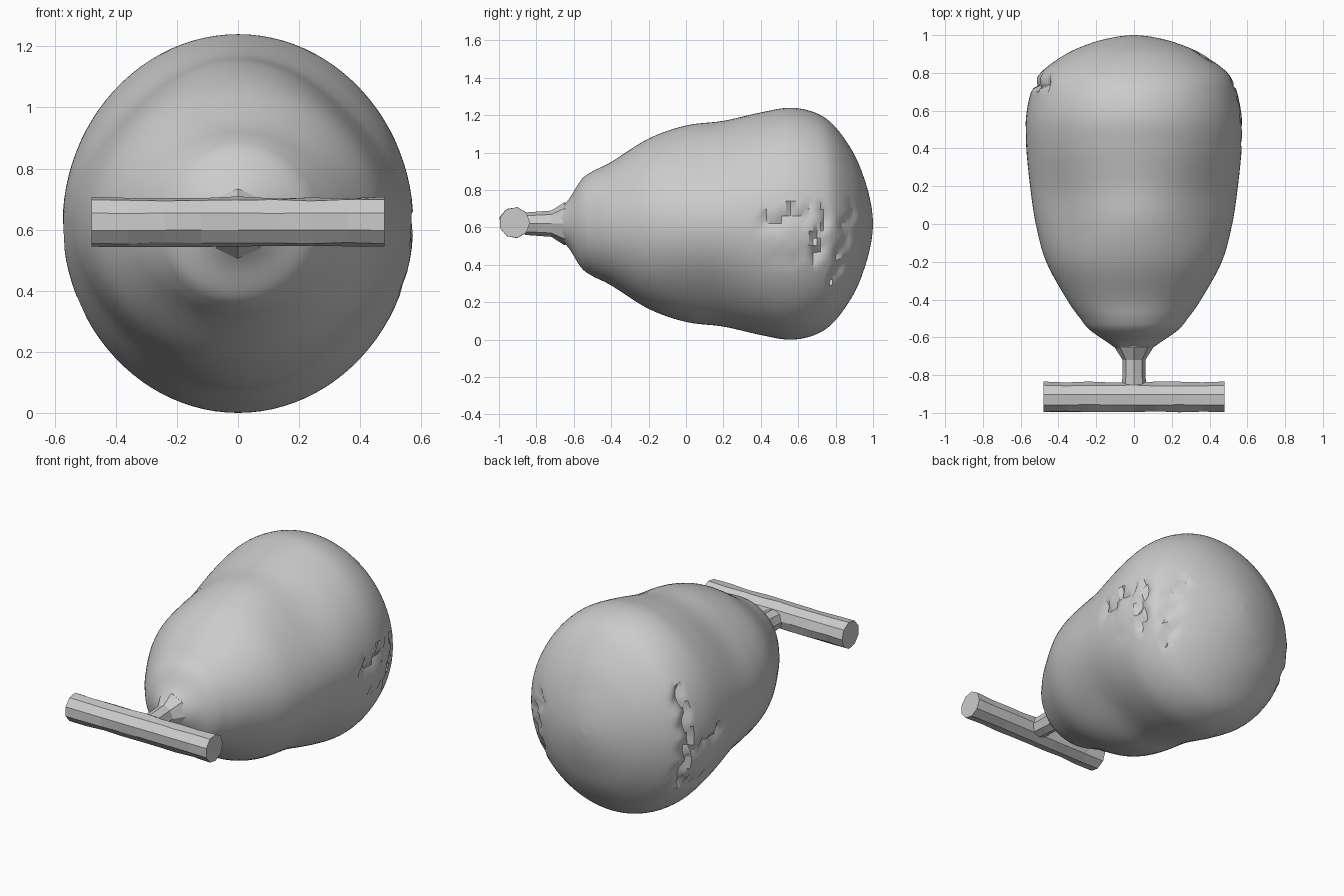
import bpy, bmesh, math, random
from mathutils import Vector

random.seed(4)
if "Cube" in bpy.data.objects:
    bpy.data.objects.remove(bpy.data.objects["Cube"], do_unlink=True)

AXIS_Z = 0.62

grey = bpy.data.materials.new("plain_grey")
grey.use_nodes = True
grey.diffuse_color = (0.6, 0.6, 0.6, 1)
grey.node_tree.nodes["Principled BSDF"].inputs["Base Color"].default_value = grey.diffuse_color


def loft(name, rings, smooth):
    """Skin a list of closed rings and cap both ends."""
    bm = bmesh.new()
    loops = [[bm.verts.new(p) for p in ring] for ring in rings]
    n = len(loops[0])
    for a, b in zip(loops, loops[1:]):
        for i in range(n):
            j = (i + 1) % n
            bm.faces.new((a[i], a[j], b[j], b[i]))
    bm.faces.new(loops[0])
    bm.faces.new(loops[-1])
    bmesh.ops.recalc_face_normals(bm, faces=bm.faces)
    mesh = bpy.data.meshes.new(name)
    bm.to_mesh(mesh)
    bm.free()
    mesh.materials.append(grey)
    obj = bpy.data.objects.new(name, mesh)
    bpy.context.collection.objects.link(obj)
    if smooth:
        bpy.ops.object.select_all(action="DESELECT")
        obj.select_set(True)
        bpy.context.view_layer.objects.active = obj
        bpy.ops.object.shade_smooth_by_angle(angle=math.radians(35))
    return obj


def spline(points, steps):
    """Sample a smooth curve through the points."""
    pts = [Vector(p) for p in points]
    pts = [pts[0]] + pts + [pts[-1]]
    out = []
    for a, b, c, d in zip(pts, pts[1:], pts[2:], pts[3:]):
        for s in range(steps):
            t = s / steps
            out.append(0.5 * (2 * b + (c - a) * t + (2 * a - 5 * b + 4 * c - d) * t * t
                              + (3 * b - a - 3 * c + d) * t ** 3))
    return out + [pts[-1]]


# Ragged scars on the flanks: start, end (y, z), width, depth
right_scars = [((0.78, 0.30), (0.87, 0.74), 0.05, 0.035),
               ((0.67, 0.40), (0.72, 0.72), 0.06, 0.035),
               ((0.37, 0.63), (0.66, 0.72), 0.09, 0.03),
               ((0.45, 0.44), (0.68, 0.48), 0.06, 0.012)]
left_scars = [((0.72, 0.32), (0.72, 0.92), 0.07, 0.04),
              ((0.44, 0.62), (0.72, 0.58), 0.08, 0.03),
              ((0.50, 0.36), (0.72, 0.34), 0.06, 0.02)]


def scar_depth(y, z, scars):
    """One sharp lip and a ramp back to the surface."""
    best = 0
    for start, end, width, depth in scars:
        a, b = Vector(start), Vector(end)
        length = (b - a).length
        along = (b - a) / length
        rel = Vector((y, z)) - a
        t = rel.dot(along)
        side = along.x * rel.y - along.y * rel.x
        side = -side + 0.015 * math.copysign(1, math.sin(t * 45))
        if 0 < t < length and 0 < side < width:
            best = max(best, depth * (1 - side / width))
    return best


# Pear-shaped body: y, half width, half height
profile = [(-0.67, 0.08, 0.08), (-0.62, 0.15, 0.14), (-0.56, 0.235, 0.235),
           (-0.5, 0.285, 0.28), (-0.4, 0.355, 0.33), (-0.2, 0.465, 0.455),
           (0, 0.52, 0.525), (0.2, 0.55, 0.55), (0.4, 0.57, 0.595),
           (0.56, 0.572, 0.62), (0.7, 0.545, 0.59), (0.8, 0.495, 0.515),
           (0.9, 0.36, 0.37), (0.96, 0.22, 0.22), (0.99, 0.1, 0.1), (1, 0.01, 0.01)]
SIDES = 96
rings = []
for y, half_x, half_z in spline(profile, 6):
    waist = 0.06 * math.exp(-((y - 0.08) / 0.25) ** 2)
    ring = []
    for i in range(SIDES):
        ang = math.tau * i / SIDES
        r = 1 - waist * math.sin(2 * ang) ** 2
        x, z = half_x * r * math.cos(ang), AXIS_Z + half_z * r * math.sin(ang)
        if abs(x) > 0.25:
            x -= math.copysign(scar_depth(y, z, right_scars if x > 0 else left_scars), x)
        ring.append((x, y, z))
    rings.append(ring)
loft("body", rings, True)

# Faceted neck flaring into the body: y, half width, half height
neck = [(-0.86, 0.065, 0.06), (-0.79, 0.06, 0.065), (-0.72, 0.06, 0.07),
        (-0.65, 0.105, 0.115), (-0.6, 0.09, 0.09)]
loft("neck", [[(hx * math.cos(math.tau * i / 8), y, AXIS_Z + hz * math.sin(math.tau * i / 8))
               for i in range(8)] for y, hx, hz in neck], False)

# Roughly hewn crossbar
bar_rings = []
BAR_SEGMENTS = 8
for k in range(BAR_SEGMENTS + 1):
    rough = 0 if k in (0, BAR_SEGMENTS) else 0.006
    ring = []
    for i in range(9):
        ang = math.tau * (i + 0.5) / 9
        r = 0.083 + random.uniform(-rough, rough / 3)
        ring.append((-0.48 + 0.96 * k / BAR_SEGMENTS,
                     -0.917 - r * math.cos(ang), 0.626 + r * math.sin(ang)))
    bar_rings.append(ring)
loft("crossbar", bar_rings, False)
